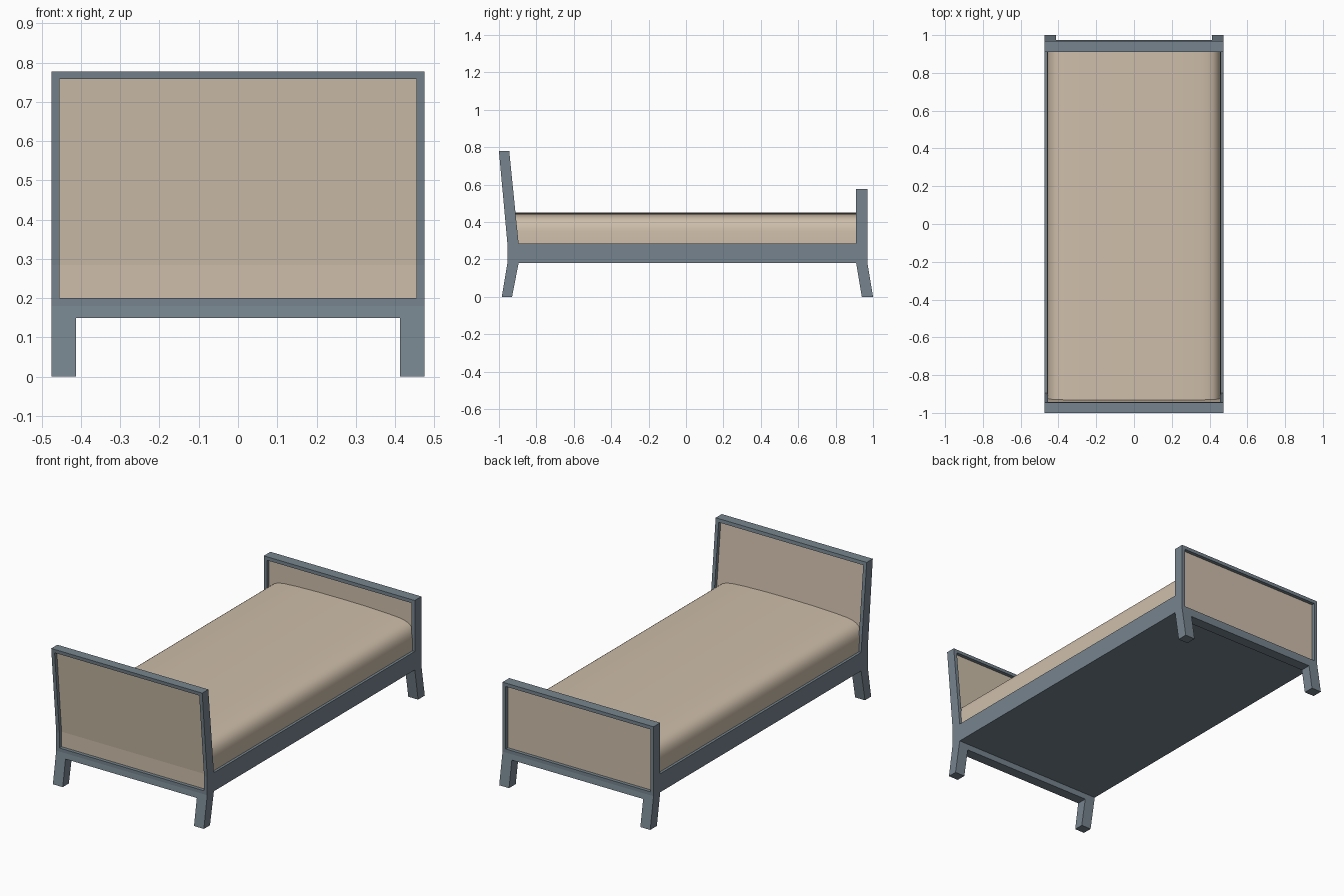
import bpy, bmesh

if "Cube" in bpy.data.objects:
    bpy.data.objects.remove(bpy.data.objects["Cube"])


def material(name, rgb):
    m = bpy.data.materials.new(name)
    m.diffuse_color = (*rgb, 1)
    m.use_nodes = True
    m.node_tree.nodes["Principled BSDF"].inputs["Base Color"].default_value = m.diffuse_color
    return m


SLATE = material("slate grey", (0.181, 0.231, 0.270))
TAN = material("warm tan", (0.617, 0.515, 0.402))


def prism(name, profile, axis, a, b, mat):
    """Extrude a 2D profile along 'x' (profile is y,z) or 'y' (profile is x,z)."""
    bm = bmesh.new()
    place = (lambda p, t: (t, p[0], p[1])) if axis == 'x' else (lambda p, t: (p[0], t, p[1]))
    ends = [[bm.verts.new(place(p, t)) for p in profile] for t in (a, b)]
    n = len(profile)
    bm.faces.new(ends[0])
    bm.faces.new(ends[1][::-1])
    for i in range(n):
        j = (i + 1) % n
        bm.faces.new((ends[0][i], ends[1][i], ends[1][j], ends[0][j]))
    bmesh.ops.recalc_face_normals(bm, faces=bm.faces)
    me = bpy.data.meshes.new(name)
    bm.to_mesh(me)
    bm.free()
    me.materials.append(mat)
    ob = bpy.data.objects.new(name, me)
    bpy.context.collection.objects.link(ob)
    return ob


# Side outlines of the end boards: (z, front y, back y)
HEAD = [(0, -0.985, -0.93), (0.18, -0.955, -0.895), (0.285, -0.955, -0.895), (0.778, -1.0, -0.945)]
FOOT = [(0, 0.94, 1.0), (0.18, 0.91, 0.97), (0.575, 0.91, 0.97)]


def at(outline, z):
    for (z0, f0, b0), (z1, f1, b1) in zip(outline, outline[1:]):
        if z <= z1:
            t = (z - z0) / (z1 - z0)
            return z, f0 + (f1 - f0) * t, b0 + (b1 - b0) * t
    return outline[-1]


def piece(name, outline, x0, x1, z0, z1, mat, inset=0):
    """Part of an end board between two heights, following its bent outline."""
    rows = [at(outline, z0)] + [r for r in outline if z0 < r[0] < z1] + [at(outline, z1)]
    prof = [(f + inset, z) for z, f, b in rows] + [(b - inset, z) for z, f, b in reversed(rows)]
    return prism(name, prof, 'x', x0, x1, mat)


W, IN, LEG = 0.475, 0.455, 0.413
for label, outline in (("headboard", HEAD), ("footboard", FOOT)):
    top = outline[-1][0]
    # legs and slim upright posts on both sides
    for side, s in (("left", -1), ("right", 1)):
        piece(f"{label}_{side}_leg", outline, s * LEG, s * W, 0, 0.15, SLATE)
        piece(f"{label}_{side}_post", outline, s * IN, s * W, 0.15, top, SLATE)
    # cross rails and recessed panel
    piece(f"{label}_bottom_rail", outline, -IN, IN, 0.15, 0.20, SLATE)
    piece(f"{label}_top_rail", outline, -IN, IN, top - 0.02, top, SLATE)
    piece(f"{label}_panel", outline, -IN, IN, 0.20, top - 0.02, TAN, 0.02)

# bed base with side rails
prism("bed_base", [(-W, 0.18), (W, 0.18), (W, 0.285), (-W, 0.285)], 'y', -0.895, 0.91, SLATE)

# mattress with softly rounded long edges
half = [(0.46, 0.283), (0.46, 0.35), (0.457, 0.374), (0.449, 0.395), (0.437, 0.412),
        (0.42, 0.425), (0.395, 0.434), (0.36, 0.44), (0.28, 0.445), (0.15, 0.449)]
mattress = prism("mattress", half + [(0, 0.45)] + [(-x, z) for x, z in reversed(half)],
                 'y', -0.934, 0.935, TAN)
bpy.context.view_layer.objects.active = mattress
mattress.select_set(True)
bpy.ops.object.shade_smooth_by_angle(angle=0.7)
